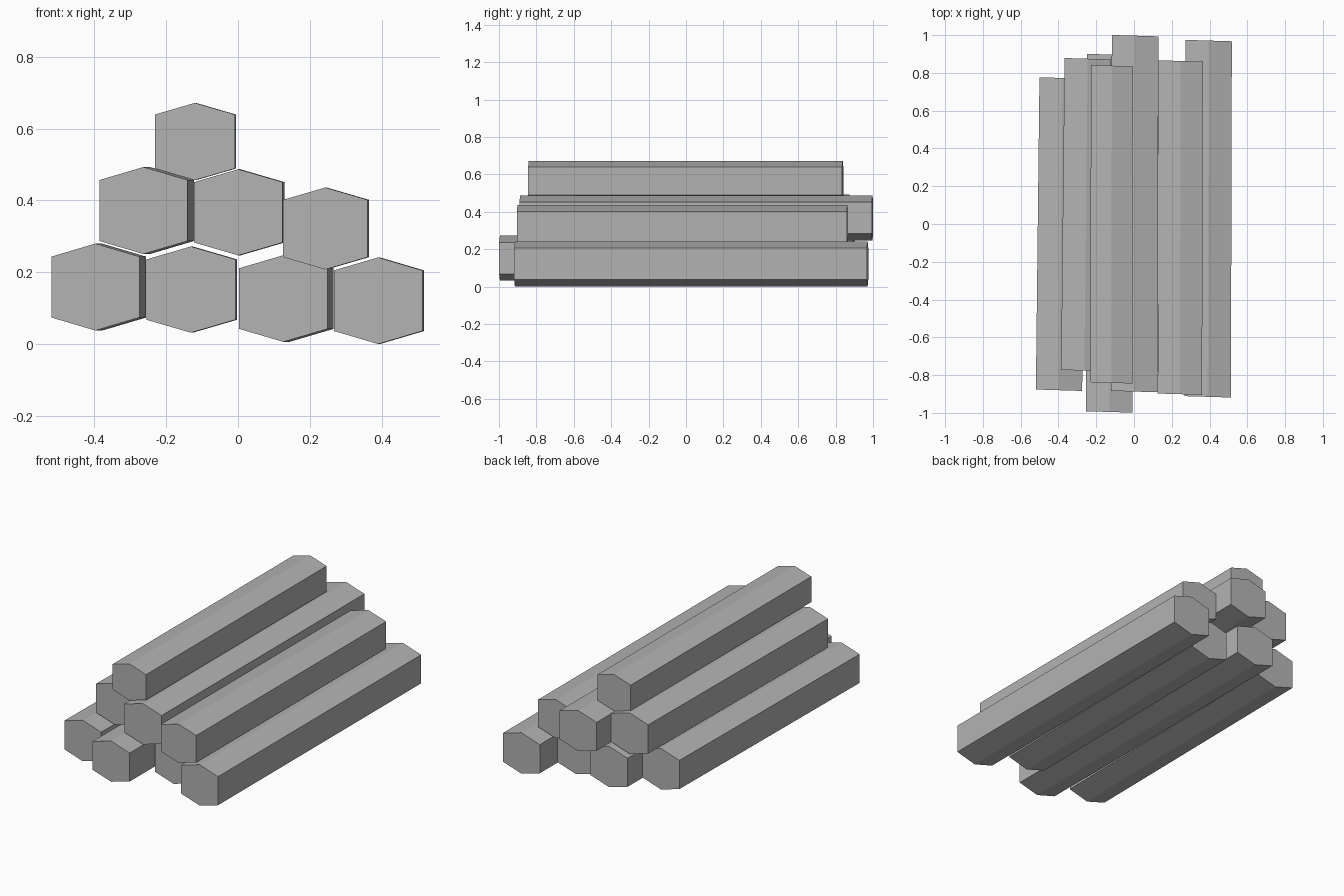
import bpy
import bmesh

cube = bpy.data.objects.get("Cube")
if cube:
    bpy.data.objects.remove(cube, do_unlink=True)

# Plain grey for every log
grey = bpy.data.materials.new("plain grey")
grey.use_nodes = True
colour = (0.45, 0.45, 0.45, 1)
grey.diffuse_color = colour
grey.node_tree.nodes["Principled BSDF"].inputs["Base Color"].default_value = colour

SLANT = -0.03   # log ends are cut slightly off square


def hex_log(name, x, z, width, height, front, back, drift):
    """Six-sided beam along y with upright sides; x, z are the front centre."""
    w, h = width / 2, height / 2
    s = h * 0.7
    outline = [(0, -h), (w, -s), (w, s), (0, h), (-w, s), (-w, -s)]
    bm = bmesh.new()
    rings = []
    for y, dx in ((front, 0), (back, drift)):
        rings.append([bm.verts.new((x + dx + u, y + SLANT * u, z + v)) for u, v in outline])
    a, b = rings
    bm.faces.new(a)
    bm.faces.new(b[::-1])
    for i in range(len(outline)):
        j = (i + 1) % len(outline)
        bm.faces.new((a[i], b[i], b[j], a[j]))
    bmesh.ops.recalc_face_normals(bm, faces=bm.faces[:])
    mesh = bpy.data.meshes.new(name)
    bm.to_mesh(mesh)
    bm.free()
    mesh.materials.append(grey)
    bpy.context.collection.objects.link(bpy.data.objects.new(name, mesh))


# Bottom row
hex_log("bottom_log_far_right", -0.397, 0.159, 0.245, 0.242, -0.88, 0.773, 0.019)
hex_log("bottom_log_right", -0.131, 0.152, 0.247, 0.24, -0.995, 0.897, 0.005)
hex_log("bottom_log_left", 0.126, 0.127, 0.246, 0.241, -0.78, 0.82, 0.017)
hex_log("bottom_log_far_left", 0.39, 0.121, 0.246, 0.241, -0.915, 0.971, 0.005)
# Middle row
hex_log("middle_log_right", -0.263, 0.372, 0.246, 0.242, -0.776, 0.875, 0.018)
hex_log("middle_log_centre", 0.001, 0.367, 0.247, 0.24, -0.887, 0.997, 0.005)
hex_log("middle_log_left", 0.243, 0.322, 0.235, 0.228, -0.901, 0.863, 0.004)
# Top
hex_log("top_log", -0.12, 0.564, 0.222, 0.215, -0.841, 0.838, 0.003)
